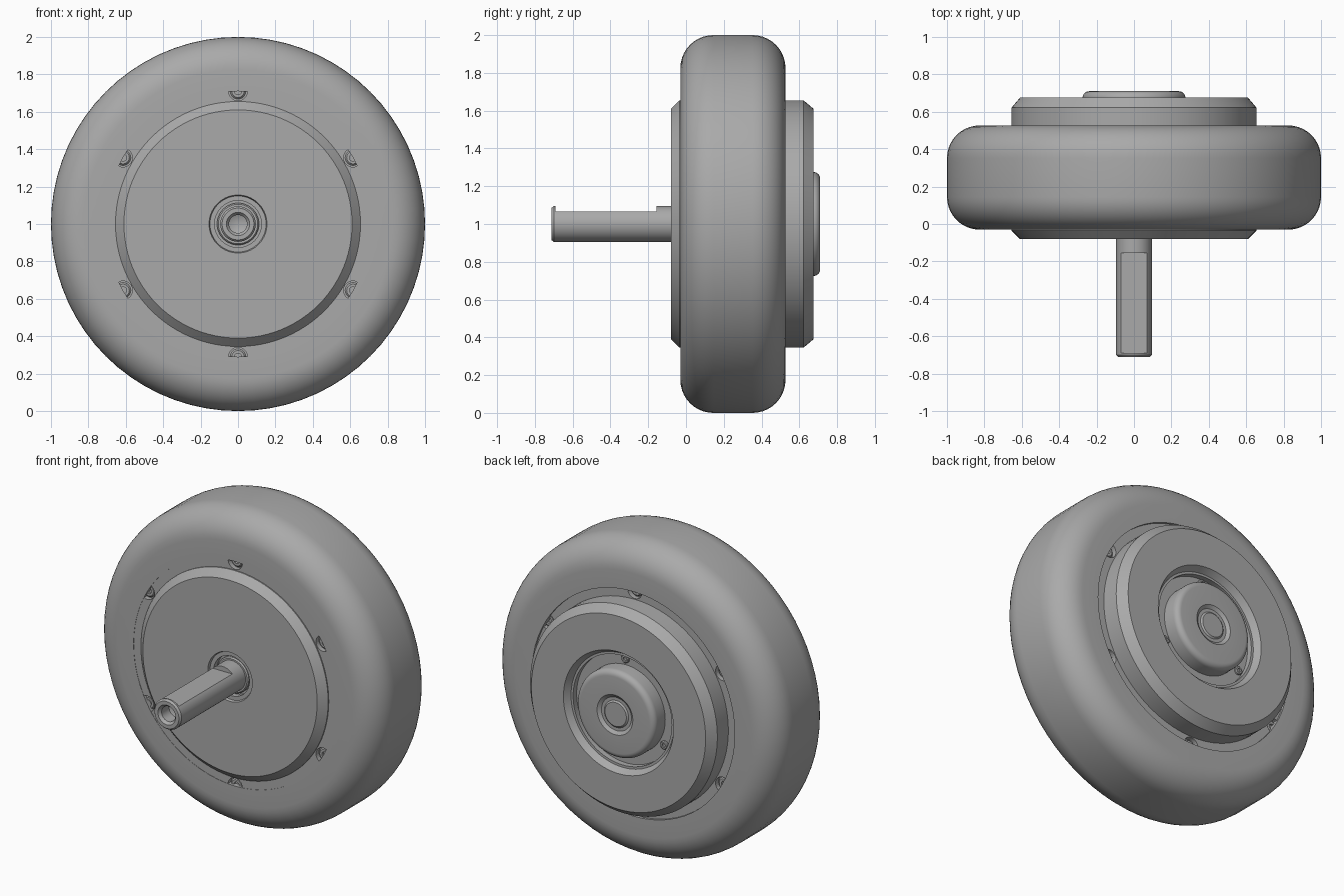
import bpy, bmesh
from math import pi, sin, cos, radians
from mathutils import Matrix

if "Cube" in bpy.data.objects:
    bpy.data.objects.remove(bpy.data.objects["Cube"])

grey = bpy.data.materials.new("neutral_grey")
grey.use_nodes = True
colour = (0.4, 0.4, 0.4, 1)
grey.diffuse_color = colour
grey.node_tree.nodes["Principled BSDF"].inputs["Base Color"].default_value = colour


def finish(bm, name, x=0, y=0, z=1, smooth=True):
    """Turn a bmesh into a named, shaded object."""
    bmesh.ops.remove_doubles(bm, verts=bm.verts, dist=1e-5)
    bmesh.ops.recalc_face_normals(bm, faces=bm.faces)
    mesh = bpy.data.meshes.new(name)
    bm.to_mesh(mesh)
    bm.free()
    mesh.materials.append(grey)
    obj = bpy.data.objects.new(name, mesh)
    obj.location = (x, y, z)
    bpy.context.collection.objects.link(obj)
    if smooth:
        bpy.ops.object.select_all(action="DESELECT")
        obj.select_set(True)
        bpy.context.view_layer.objects.active = obj
        bpy.ops.object.shade_smooth_by_angle(angle=radians(30))
    return obj


def lathe(name, profile, steps=96, closed=False, **place):
    """Spin a (radius, y) profile about the wheel axis."""
    bm = bmesh.new()
    verts = [bm.verts.new((r, y, 0)) for r, y in profile]
    pairs = list(zip(verts, verts[1:]))
    if closed:
        pairs.append((verts[-1], verts[0]))
    edges = [bm.edges.new(p) for p in pairs]
    bmesh.ops.spin(bm, geom=verts + edges, cent=(0, 0, 0), axis=(0, 1, 0),
                   angle=2 * pi, steps=steps, use_merge=True)
    return finish(bm, name, **place)


def arc(r, y, radius, start, end, steps=10):
    """Rounded corner points around a centre in the profile plane."""
    angles = [radians(start + (end - start) * i / steps) for i in range(steps + 1)]
    return [(r + radius * cos(a), y + radius * sin(a)) for a in angles]


def cut(obj, cutter):
    cutter.hide_render = True
    cutter.hide_set(True)
    cutter.display_type = "WIRE"
    mod = obj.modifiers.new("cut", "BOOLEAN")
    mod.object = cutter
    mod.solver = "EXACT"


def ring_points(count, radius):
    for i in range(count):
        a = pi / 2 + 2 * pi * i / count
        yield radius * cos(a), 1 + radius * sin(a)


def screw(name, x, z, y, side, size):
    """Socket screw; side is the direction along y that its head faces."""
    shape = [(0, -.4), (.45, -.4), (.45, 0), (.8, 0), (1, -.2), (1, -.9), (0, -.9)]
    lathe(name, [(r * size, h * size * side) for r, h in shape], 24, x=x, y=y, z=z)


# Tyre with rounded shoulders
lathe("tyre", [(.71, -.03)] + arc(.825, .145, .175, -90, 0)
      + arc(.825, .352, .175, 0, 90) + [(.71, .527)], 72, closed=True)

# Rim, notched around each screw on both sides
rim = lathe("rim", [(.6, -.028), (.715, -.028), (.715, .512), (.6, .512)], closed=True)
bm = bmesh.new()
for x, z in ring_points(6, .71):
    for y in (-.028, .512):
        place = Matrix.Translation((x, y, z - 1)) @ Matrix.Rotation(pi / 2, 4, "X")
        bmesh.ops.create_cone(bm, cap_ends=True, segments=32, radius1=.05,
                              radius2=.05, depth=.06, matrix=place)
cut(rim, finish(bm, "notch_cutter", smooth=False))
for i, (x, z) in enumerate(ring_points(6, .71), 1):
    screw(f"front_rim_screw_{i}", x, z, -.014, -1, .042)
    screw(f"rear_rim_screw_{i}", x, z, .498, 1, .042)

# Front cover with a bore for the axle
lathe("front_cover", [(0, -.03), (.125, -.03), (.125, -.065), (.15, -.065),
                      (.155, -.08), (.61, -.08), (.655, -.035), (.655, .1), (0, .1)])
lathe("axle_collar", [(.08, -.03), (.08, -.06), (.105, -.06), (.112, -.052), (.112, -.03)])

# Rear cover with a stepped recess
lathe("rear_cover", [(0, .4), (.655, .4), (.655, .622), (.61, .675), (.385, .675),
                     (.36, .635), (.345, .635), (.345, .6), (0, .6)])
for i, (x, z) in enumerate(ring_points(3, .315), 1):
    screw(f"cap_screw_{i}", x, z, .615, 1, .026)

# Rounded centre cap with a dished groove
lathe("centre_cap", [(0, .59), (.275, .59)] + arc(.24, .675, .035, 0, 90, 6)
      + [(.125, .71), (.105, .695), (.085, .695), (.075, .703), (0, .703)])

# Axle with a drilled end and a flat milled on top
axle = lathe("axle", [(0, .05), (.095, .05), (.095, -.7), (.085, -.712), (.062, -.712),
                      (.048, -.695), (.048, -.62), (0, -.6)], 48)
bm = bmesh.new()
bmesh.ops.create_cube(bm, size=1, matrix=Matrix.Translation((0, -.4225, .115))
                      @ Matrix.Diagonal((.3, .535, .1, 1)))
cut(axle, finish(bm, "flat_cutter", smooth=False))
